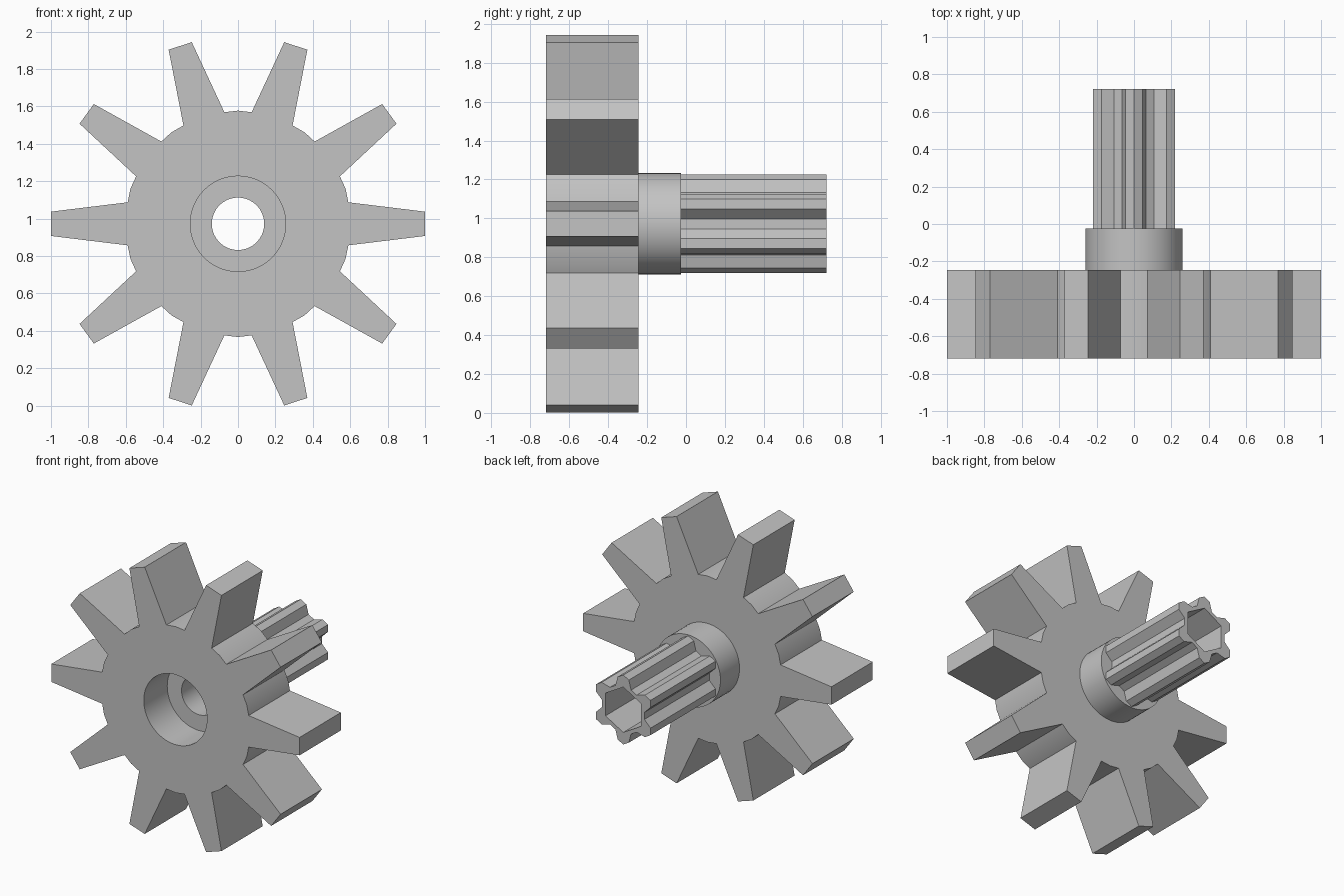
import bpy, bmesh, math

if "Cube" in bpy.data.objects:
    bpy.data.objects.remove(bpy.data.objects["Cube"], do_unlink=True)

AXIS_Z = 0.972

grey = bpy.data.materials.new("plain grey")
grey.use_nodes = True
color = (0.55, 0.55, 0.55, 1)
grey.diffuse_color = color
grey.node_tree.nodes["Principled BSDF"].inputs["Base Color"].default_value = color


def circle(radius, sides, start=0.0):
    """Regular outline as (x, z) points around the axle."""
    step = 2 * math.pi / sides
    return [(radius * math.cos(start + i * step), radius * math.sin(start + i * step))
            for i in range(sides)]


def toothed(tooth, count, start=0.0):
    """Repeat one tooth's (radial, sideways) points around the axle."""
    points = []
    for i in range(count):
        a = start + i * 2 * math.pi / count
        points += [(r * math.cos(a) - w * math.sin(a), r * math.sin(a) + w * math.cos(a))
                   for r, w in tooth]
    return points


def prism(name, outline, y0, y1):
    """Extrude an outline along the axle."""
    bm = bmesh.new()
    face = bm.faces.new([bm.verts.new((x, y0, z + AXIS_Z)) for x, z in outline])
    grown = bmesh.ops.extrude_face_region(bm, geom=[face], use_keep_orig=True)
    top = [v for v in grown["geom"] if isinstance(v, bmesh.types.BMVert)]
    bmesh.ops.translate(bm, verts=top, vec=(0, y1 - y0, 0))
    bmesh.ops.recalc_face_normals(bm, faces=bm.faces)
    mesh = bpy.data.meshes.new(name)
    bm.to_mesh(mesh)
    bm.free()
    mesh.materials.append(grey)
    obj = bpy.data.objects.new(name, mesh)
    bpy.context.collection.objects.link(obj)
    return obj


def combine(body, tool, operation):
    """Apply a boolean and discard the tool."""
    tool.hide_render = True
    mod = body.modifiers.new("combine", "BOOLEAN")
    mod.operation, mod.object, mod.solver = operation, tool, "EXACT"
    graph = bpy.context.evaluated_depsgraph_get()
    mesh = bpy.data.meshes.new_from_object(body.evaluated_get(graph))
    body.modifiers.clear()
    body.data = mesh
    bpy.data.objects.remove(tool, do_unlink=True)


# Large wheel with ten tapered teeth and curved valleys
wheel_tooth = [(0.59, -0.115), (1.0, -0.065), (1.0, 0.065), (0.59, 0.115)]
valley = math.pi / 10
wheel_tooth.append((0.605 * math.cos(valley), 0.605 * math.sin(valley)))
gear = prism("gear_with_splined_shaft", toothed(wheel_tooth, 10), -0.72, -0.245)

# Round collar behind the wheel
combine(gear, prism("collar", circle(0.26, 64), -0.35, -0.025), "UNION")

# Splined shaft with six blunt ridges
spline = [(0.16, -0.063), (0.228, -0.045), (0.253, 0), (0.228, 0.045), (0.16, 0.063)]
combine(gear, prism("shaft", toothed(spline, 6, math.pi / 6), -0.1, 0.722), "UNION")

# Front recess, through bore and hexagonal socket
combine(gear, prism("recess", circle(0.255, 64), -0.9, -0.45), "DIFFERENCE")
combine(gear, prism("bore", circle(0.14, 64), -0.6, 0.1), "DIFFERENCE")
combine(gear, prism("socket", circle(0.165, 6, math.pi / 6), 0.0, 0.9), "DIFFERENCE")

# Smooth the round walls, keep the tooth edges crisp
bpy.ops.object.select_all(action="DESELECT")
gear.select_set(True)
bpy.context.view_layer.objects.active = gear
bpy.ops.object.shade_smooth_by_angle(angle=math.radians(20))
